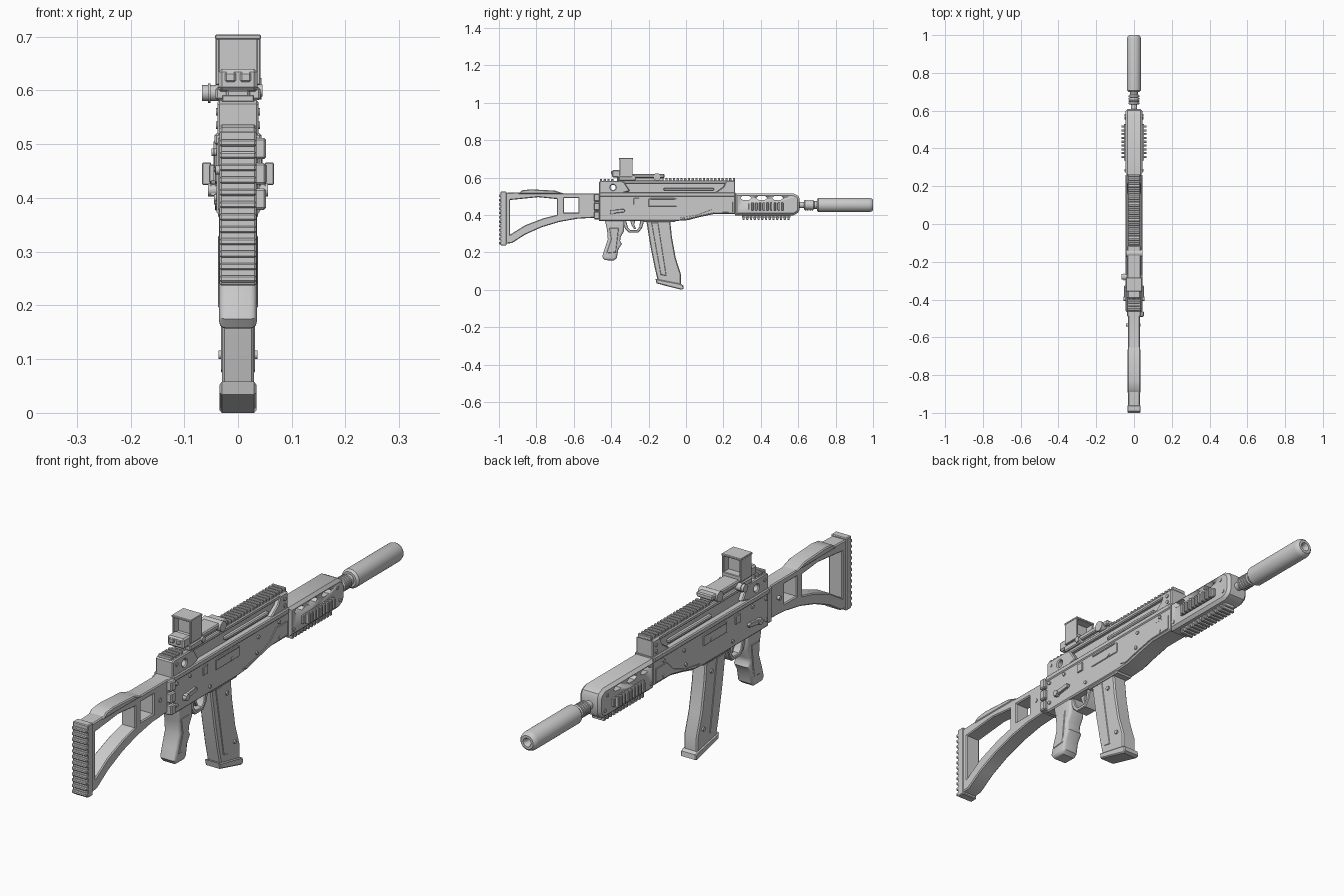
import bpy, bmesh, math
from mathutils import Matrix, Vector

# local XY outline -> world YZ, thickness along world X
SIDE = Matrix(((0, 0, 1, 0), (1, 0, 0, 0), (0, 1, 0, 0), (0, 0, 0, 1)))

def finish(name, bm, angle=35):
    bmesh.ops.remove_doubles(bm, verts=bm.verts, dist=1e-5)
    bmesh.ops.recalc_face_normals(bm, faces=bm.faces)
    me = bpy.data.meshes.new(name)
    bm.to_mesh(me)
    bm.free()
    ob = bpy.data.objects.new(name, me)
    bpy.context.collection.objects.link(ob)
    bpy.ops.object.select_all(action='DESELECT')
    ob.select_set(True)
    bpy.context.view_layer.objects.active = ob
    bpy.ops.object.shade_smooth_by_angle(angle=math.radians(angle))
    return ob

def plate(name, outlines, hw, bevel=0.004, x=0.0, res=0):
    """Side profile (with optional holes) given thickness 2*hw around x."""
    cu = bpy.data.curves.new(name, 'CURVE')
    cu.dimensions, cu.fill_mode = '2D', 'BOTH'
    cu.extrude, cu.bevel_depth, cu.offset, cu.bevel_resolution = hw - bevel, bevel, -bevel, res
    for pts in outlines:
        sp = cu.splines.new('POLY')
        sp.points.add(len(pts) - 1)
        for p, (y, z) in zip(sp.points, pts):
            p.co = (y, z, 0, 1)
        sp.use_cyclic_u = True
    tmp = bpy.data.objects.new("tmp", cu)
    bpy.context.collection.objects.link(tmp)
    me = bpy.data.meshes.new_from_object(tmp.evaluated_get(bpy.context.evaluated_depsgraph_get()))
    bm = bmesh.new()
    bm.from_mesh(me)
    bm.transform(Matrix.Translation((x, 0, 0)) @ SIDE)
    bpy.data.objects.remove(tmp)
    bpy.data.meshes.remove(me)
    return finish(name, bm)

def boxes(name, items, bevel=0.002):
    """Several boxes (x0,x1,y0,y1,z0,z1) in one object."""
    bm = bmesh.new()
    for x0, x1, y0, y1, z0, z1 in items:
        m = Matrix.Translation(((x0 + x1) / 2, (y0 + y1) / 2, (z0 + z1) / 2))
        bmesh.ops.create_cube(bm, size=1, matrix=m @ Matrix.Diagonal((x1 - x0, y1 - y0, z1 - z0, 1)))
    if bevel:
        bmesh.ops.bevel(bm, geom=bm.edges[:], offset=bevel, segments=1, affect='EDGES')
    return finish(name, bm)

def pins(name, items, n=16):
    """Short cylinders along X: (x0, x1, y, z, radius)."""
    bm = bmesh.new()
    for x0, x1, y, z, r in items:
        m = Matrix.Translation(((x0 + x1) / 2, y, z)) @ Matrix.Rotation(math.pi / 2, 4, 'Y')
        bmesh.ops.create_cone(bm, cap_ends=True, segments=n, radius1=r, radius2=r, depth=x1 - x0, matrix=m)
    return finish(name, bm)

def lathe(name, prof, z, n=32):
    """Revolve (y, radius) around the barrel axis."""
    bm = bmesh.new()
    vs = [bm.verts.new((0, y, z + r)) for y, r in prof]
    es = [bm.edges.new(e) for e in zip(vs, vs[1:])]
    bmesh.ops.spin(bm, geom=vs + es, cent=(0, 0, z), axis=(0, 1, 0), angle=2 * math.pi, steps=n)
    return finish(name, bm)

def ring(y, z, r, n=16):
    return [(y + r * math.cos(2 * math.pi * i / n), z + r * math.sin(2 * math.pi * i / n)) for i in range(n)]

def rect(y0, y1, z0, z1):
    return [(y0, z0), (y1, z0), (y1, z1), (y0, z1)]

BZ = 0.453
# suppressor, muzzle collar and barrel
lathe("suppressor", [(0.70, 0), (0.70, 0.03), (0.708, 0.038), (0.98, 0.038), (0.993, 0.034), (1.0, 0.027),
                     (1.0, 0.017), (0.99, 0.012), (0.95, 0.012), (0.95, 0)], BZ)
collar = [(0.632, 0), (0.632, 0.024)]
for i in range(4):
    y = 0.636 + i * 0.012
    collar += [(y, 0.028), (y + 0.007, 0.028), (y + 0.008, 0.025), (y + 0.011, 0.025)]
lathe("muzzle_collar", collar + [(0.687, 0.021), (0.705, 0.021), (0.705, 0)], BZ, 24)
lathe("barrel", [(0.22, 0), (0.22, 0.017), (0.64, 0.017), (0.64, 0)], BZ, 20)

# handguard with hexagonal vents
hg = plate("handguard", [[(0.262, 0.398), (0.575, 0.398), (0.6, 0.412), (0.608, 0.43), (0.608, 0.485),
                          (0.6, 0.502), (0.575, 0.515), (0.262, 0.515)]], 0.046, 0.011)
for c in (0.32, 0.405, 0.49):
    cut = plate("vent_cutter", [[(c - 0.031, 0.491), (c - 0.018, 0.481), (c + 0.018, 0.481), (c + 0.031, 0.491),
                                 (c + 0.018, 0.501), (c - 0.018, 0.501)]], 0.1, 0)
    cut.hide_render = True
    mod = hg.modifiers.new("vent", 'BOOLEAN')
    mod.operation, mod.object, mod.solver = 'DIFFERENCE', cut, 'EXACT'
    bpy.context.view_layer.objects.active = hg
    bpy.ops.object.modifier_apply(modifier=mod.name)
    bpy.data.objects.remove(cut)

# accessory rails on the handguard
for s, side in ((1, "right"), (-1, "left")):
    X = lambda a, b: (min(s * a, s * b), max(s * a, s * b))
    rail = [(*X(0.043, 0.054), 0.335, 0.53, 0.428, 0.462)]
    rail += [(*X(0.05, 0.067), 0.35 + i * 0.02, 0.361 + i * 0.02, 0.424, 0.466) for i in range(9)]
    boxes("side_rail_" + side, rail)
    pins("handguard_screw_" + side, [(*X(0.04, 0.049), y, z, 0.007) for y, z in
                                     ((0.285, 0.425), (0.575, 0.43), (0.56, 0.485))])
    pins("receiver_screw_" + side, [(*X(0.035, 0.045), y, z, 0.007) for y, z in
         ((-0.445, 0.485), (-0.445, 0.4), (-0.36, 0.485), (-0.1, 0.455), (0.07, 0.475), (0.2, 0.485),
          (0.2, 0.425), (0.06, 0.415), (-0.235, 0.395))])
    # receiver side panels
    plate("front_panel_" + side, [[(-0.03, 0.385), (0.06, 0.4), (0.14, 0.43), (0.18, 0.47), (0.25, 0.47),
                                   (0.25, 0.415), (0.15, 0.412), (0.07, 0.395), (0.0, 0.377)]],
          0.002, 0.001, s * 0.041)
    plate("selector_" + side, [[(-0.405, 0.405), (-0.33, 0.415), (-0.325, 0.425), (-0.335, 0.432), (-0.405, 0.425)]],
          0.006, 0.002, s * 0.046)
    pins("selector_pivot_" + side, [(*X(0.035, 0.056), -0.395, 0.415, 0.012)])
    boxes("square_catch_" + side, [(*X(0.035, 0.045), -0.28, -0.25, 0.455, 0.49)])
    boxes("port_cover_" + side, [(*X(0.035, 0.043), -0.2, -0.05, 0.445, 0.487), (*X(0.035, 0.046), -0.19, -0.06, 0.483, 0.49)])
    # grip and magazine side relief
    plate("grip_panel_" + side, [[(-0.41, 0.33), (-0.36, 0.33), (-0.375, 0.2), (-0.425, 0.195), (-0.4, 0.27)]],
          0.003, 0.002, s * 0.034)
    plate("magazine_panel_" + side, [[(-0.185, 0.36), (-0.15, 0.36), (-0.105, 0.075), (-0.135, 0.08)]],
          0.003, 0.002, s * 0.029)
    pins("magazine_pin_" + side, [(*X(0.025, 0.036), -0.065, 0.108, 0.008), (*X(0.025, 0.036), -0.115, 0.32, 0.008)])
boxes("lower_rail", [(-0.022, 0.022, 0.3, 0.56, 0.385, 0.402)] +
      [(-0.028, 0.028, 0.302 + i * 0.02, 0.314 + i * 0.02, 0.374, 0.392) for i in range(13)])

# receiver
plate("receiver", [[(-0.465, 0.368), (-0.05, 0.368), (0.01, 0.372), (0.07, 0.388), (0.15, 0.405),
                    (0.265, 0.405), (0.265, 0.52), (-0.465, 0.52)]], 0.04, 0.005)
boxes("receiver_top_strip", [(-0.044, 0.044, -0.465, 0.262, 0.498, 0.52)], 0.004)
plate("magazine_well", [[(-0.225, 0.362), (-0.06, 0.362), (-0.04, 0.385), (-0.24, 0.385)]], 0.037)

# upper bridge with end blocks and toothed rail
plate("rear_bridge_block", [[(-0.465, 0.515), (-0.345, 0.515), (-0.3, 0.528), (-0.33, 0.575), (-0.345, 0.582),
                             (-0.455, 0.582), (-0.465, 0.575)], ring(-0.39, 0.547, 0.014)], 0.038)
plate("front_bridge_block", [[(0.15, 0.515), (0.262, 0.515), (0.262, 0.582), (0.215, 0.582), (0.2, 0.55)]], 0.037)
boxes("bridge_core", [(-0.02, 0.02, -0.34, 0.22, 0.515, 0.575)])
boxes("bridge_cap", [(-0.034, 0.034, -0.36, 0.258, 0.568, 0.585)], 0.004)
boxes("operating_rod", [(-0.034, 0.034, -0.12, 0.15, 0.53, 0.545)], 0.004)
boxes("top_rail", [(-0.03, 0.03, -0.11 + i * 0.02, -0.098 + i * 0.02, 0.582, 0.597) for i in range(19)] +
      [(-0.03, 0.03, -0.46 + i * 0.02, -0.448 + i * 0.02, 0.578, 0.592) for i in range(4)])
pins("bridge_screws", [(-0.041, 0.041, y, z, 0.007) for y, z in ((-0.44, 0.56), (0.24, 0.56), (0.24, 0.535))])

# reflex sight
boxes("sight_base", [(-0.036, 0.036, -0.365, -0.115, 0.598, 0.618), (-0.022, 0.022, -0.37, -0.12, 0.58, 0.602),
                     (-0.042, 0.042, -0.36, -0.27, 0.582, 0.606)], 0.004)
boxes("sight_button_box", [(-0.036, 0.036, -0.395, -0.345, 0.6, 0.64)], 0.006)
boxes("sight_buttons", [(a, a + 0.02, -0.4, -0.39, 0.616, 0.634) for a in (-0.024, 0.004)], 0.003)
boxes("sight_hood", [(a, a + 0.008, -0.355, -0.285, 0.61, 0.702) for a in (-0.042, 0.034)] +
      [(-0.043, 0.043, -0.358, -0.283, 0.695, 0.704), (-0.04, 0.04, -0.355, -0.285, 0.612, 0.632)])
boxes("sight_lens", [(-0.036, 0.036, -0.325, -0.317, 0.625, 0.698)], 0)
pins("sight_emitter", [(-0.042, 0.044, -0.155, 0.603, 0.02)], 24)
pins("sight_knob", [(-0.067, -0.03, -0.28, 0.595, 0.015), (-0.056, -0.051, -0.28, 0.595, 0.018),
                    (0.03, 0.046, -0.28, 0.6, 0.011)], 20)

# magazine
plate("magazine", [[(-0.213, 0.375), (-0.085, 0.375), (-0.075, 0.28), (-0.055, 0.17), (-0.028, 0.085), (-0.028, 0.02),
                    (-0.15, 0.045), (-0.168, 0.12), (-0.188, 0.22), (-0.203, 0.31)]], 0.03, 0.005)
plate("magazine_base", [[(-0.163, 0.058), (-0.158, 0.034), (-0.025, 0.0), (-0.012, 0.005), (-0.015, 0.024),
                         (-0.03, 0.032)]], 0.034)

# grip, trigger guard, trigger
plate("grip", [[(-0.435, 0.38), (-0.33, 0.38), (-0.331, 0.315), (-0.35, 0.28), (-0.352, 0.262), (-0.343, 0.245),
                (-0.362, 0.215), (-0.37, 0.17), (-0.385, 0.157), (-0.435, 0.158), (-0.448, 0.175), (-0.435, 0.22),
                (-0.418, 0.27), (-0.422, 0.32)]], 0.035, 0.012, res=2)
plate("trigger_guard", [[(-0.345, 0.375), (-0.325, 0.325), (-0.305, 0.305), (-0.255, 0.305), (-0.235, 0.33), (-0.222, 0.375)],
                        [(-0.32, 0.368), (-0.31, 0.332), (-0.298, 0.32), (-0.262, 0.32), (-0.25, 0.335), (-0.245, 0.368)]],
      0.027, 0.003)
plate("trigger", [[(-0.3, 0.375), (-0.27, 0.375), (-0.277, 0.35), (-0.268, 0.325), (-0.278, 0.325), (-0.292, 0.348)]], 0.012, 0.002)

# skeleton stock
plate("stock", [[(-0.97, 0.245), (-0.93, 0.25), (-0.86, 0.295), (-0.77, 0.335), (-0.68, 0.362), (-0.58, 0.38),
                 (-0.485, 0.385), (-0.485, 0.515), (-0.66, 0.515), (-0.72, 0.528), (-0.97, 0.518)],
                [(-0.94, 0.295), (-0.86, 0.345), (-0.76, 0.383), (-0.69, 0.4), (-0.69, 0.485), (-0.79, 0.495), (-0.94, 0.48)],
                rect(-0.652, -0.575, 0.412, 0.49)], 0.031, 0.004)
plate("stock_cheek_rest", [[(-0.9, 0.512), (-0.875, 0.532), (-0.83, 0.537), (-0.7, 0.53), (-0.645, 0.512)]], 0.034)
boxes("butt_pad", [(-0.034, 0.034, -0.992, -0.96, 0.237, 0.525)] +
      [(-0.034, 0.034, -1.0, -0.985, 0.243 + i * 0.023, 0.256 + i * 0.023) for i in range(12)], 0.003)
pins("stock_button", [(-0.042, 0.034, -0.535, 0.452, 0.008)])

# stock hinge
boxes("stock_hinge", [(-0.037, 0.037, -0.49, -0.46, 0.375, 0.515)] +
      [(0.03, 0.052, -0.492, -0.462, z, z + 0.04) for z in (0.378, 0.425, 0.472)], 0.004)
